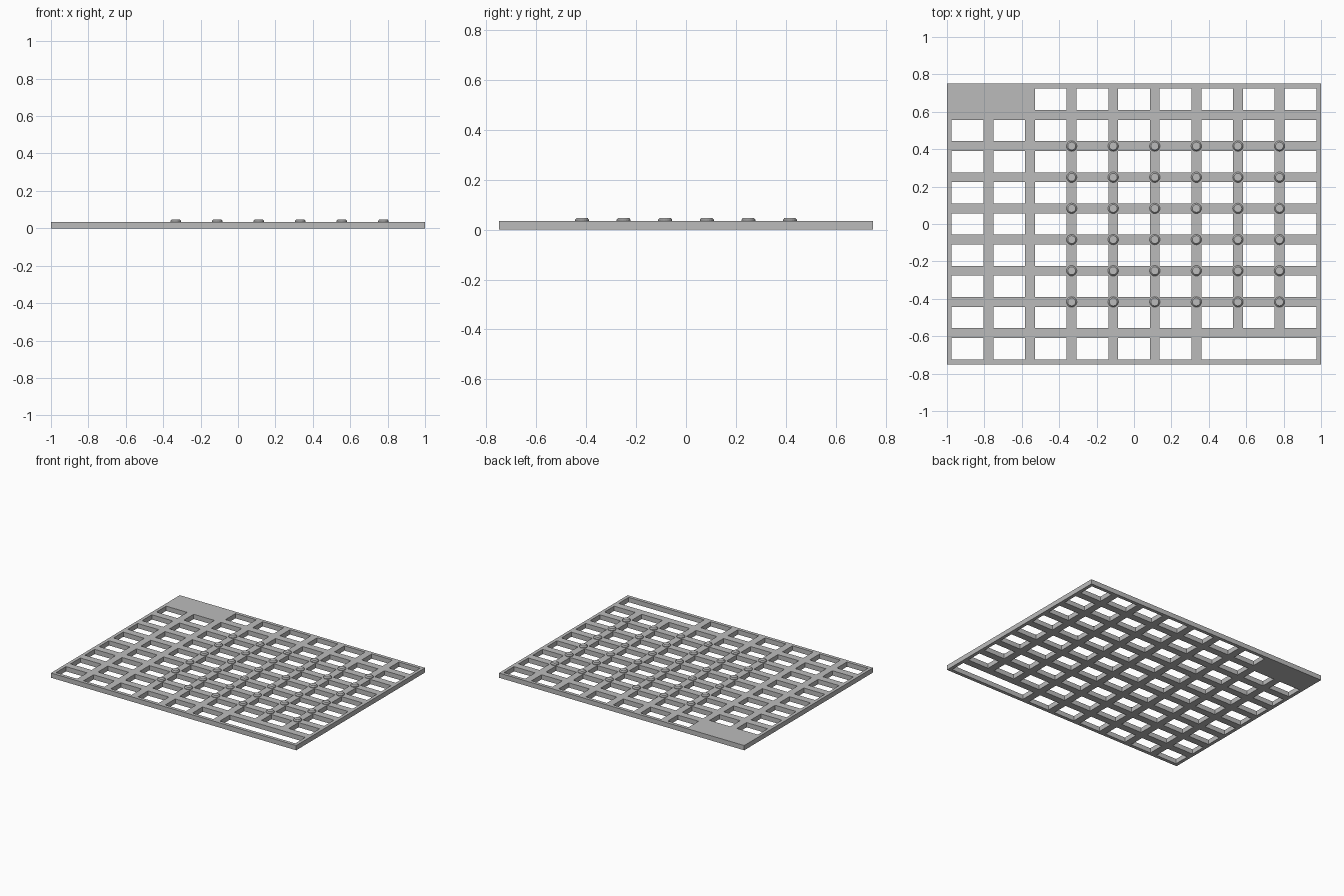
import bpy
import bmesh
import math

cube = bpy.data.objects.get("Cube")
if cube:
    bpy.data.objects.remove(cube, do_unlink=True)

COLS, ROWS = 9, 9
LENGTH, WIDTH, THICK = 2.0, 1.5, 0.035
BAR, RIM = 0.053, 0.0245
PITCH_X, PITCH_Y = LENGTH / COLS, WIDTH / ROWS

grey = bpy.data.materials.new("plain grey")
grey.use_nodes = True
colour = (0.5, 0.5, 0.5, 1)
grey.diffuse_color = colour
grey.node_tree.nodes["Principled BSDF"].inputs["Base Color"].default_value = colour


def finish(bm, name):
    bmesh.ops.recalc_face_normals(bm, faces=bm.faces)
    mesh = bpy.data.meshes.new(name)
    bm.to_mesh(mesh)
    bm.free()
    mesh.materials.append(grey)
    obj = bpy.data.objects.new(name, mesh)
    bpy.context.collection.objects.link(obj)
    return obj


def bar_edges(count, size):
    """Alternating bar and opening edges across one direction."""
    edges = [-size / 2, -size / 2 + RIM]
    for i in range(1, count):
        middle = -size / 2 + i * size / count
        edges += [middle - BAR / 2, middle + BAR / 2]
    return edges + [size / 2 - RIM, size / 2]


def is_open(i, j):
    # Odd strips are openings, even strips are bars
    if j == 1 and i >= 2 * COLS - 5 and i < 2 * COLS:
        return True  # long slot at the front left
    if j == 2 * ROWS - 1 and i <= 3:
        return False  # solid back right corner
    return i % 2 == 1 and j % 2 == 1


# Lattice plate
xs, ys = bar_edges(COLS, LENGTH), bar_edges(ROWS, WIDTH)
bm = bmesh.new()
grid = [[bm.verts.new((x, y, 0)) for y in ys] for x in xs]
for i in range(len(xs) - 1):
    for j in range(len(ys) - 1):
        if not is_open(i, j):
            bm.faces.new((grid[i][j], grid[i + 1][j],
                          grid[i + 1][j + 1], grid[i][j + 1]))
bmesh.ops.delete(bm, geom=[v for v in bm.verts if not v.link_faces], context='VERTS')
raised = bmesh.ops.extrude_face_region(bm, geom=bm.faces[:], use_keep_orig=True)
bmesh.ops.translate(bm, vec=(0, 0, THICK),
                    verts=[g for g in raised["geom"] if isinstance(g, bmesh.types.BMVert)])
finish(bm, "lattice_plate")


# Low round studs on the bar crossings
def add_stud(bm, x, y, sides=20):
    profile = [(0.028, THICK - 0.002), (0.028, 0.04), (0.021, 0.048)]
    rings = []
    for r, z in profile:
        rings.append([bm.verts.new((x + r * math.cos(k * math.tau / sides),
                                    y + r * math.sin(k * math.tau / sides), z))
                      for k in range(sides)])
    for low, high in zip(rings, rings[1:]):
        for k in range(sides):
            n = (k + 1) % sides
            bm.faces.new((low[k], low[n], high[n], high[k]))
    bm.faces.new(rings[-1])
    bm.faces.new(rings[0][::-1])


bm = bmesh.new()
for col in range(3, COLS):
    for row in range(2, ROWS - 1):
        add_stud(bm, -LENGTH / 2 + col * PITCH_X, -WIDTH / 2 + row * PITCH_Y)
finish(bm, "crossing_studs")
